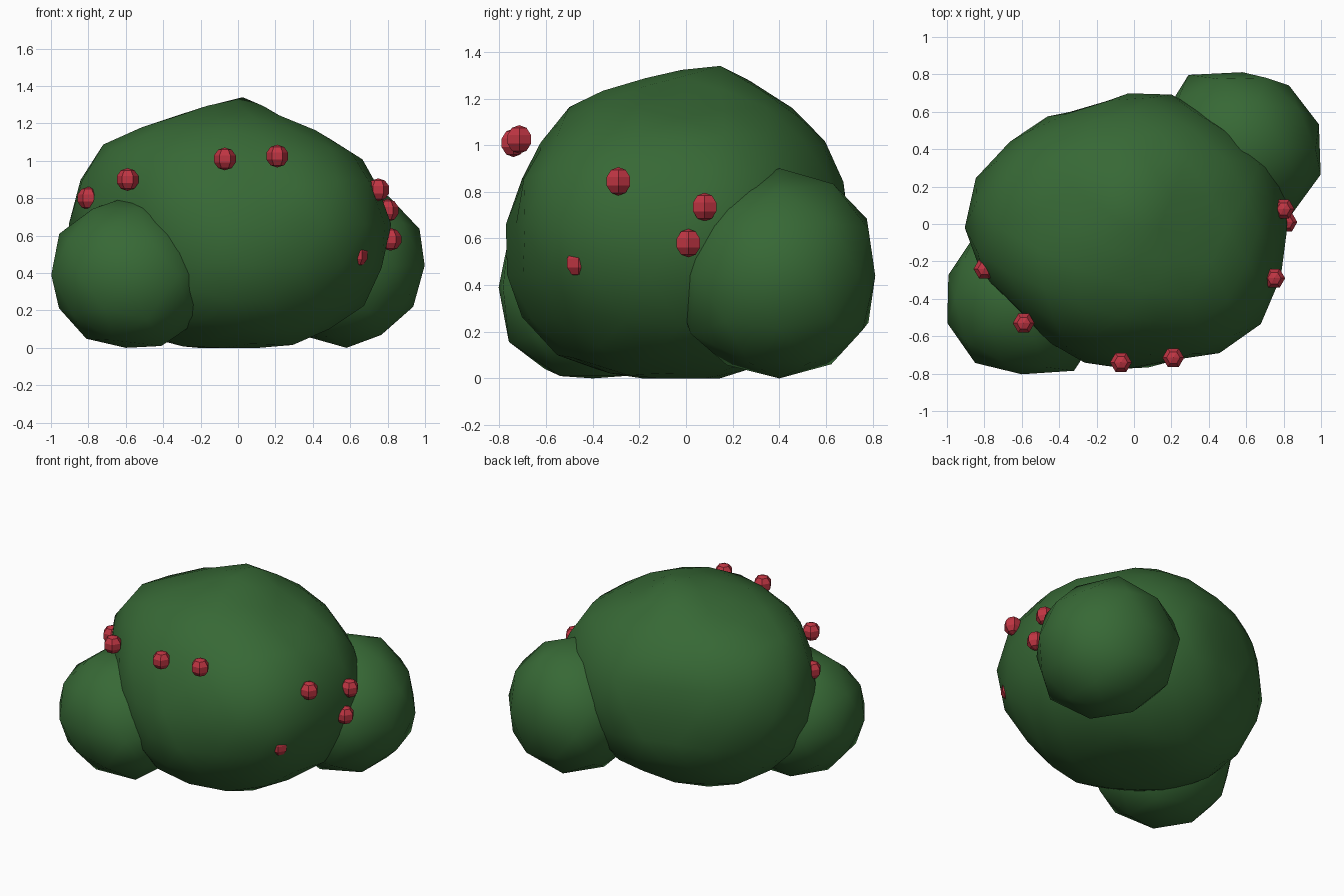
import bpy
import bmesh
from math import radians
from mathutils import Vector

cube = bpy.data.objects.get("Cube")
if cube:
    bpy.data.objects.remove(cube, do_unlink=True)


def material(name, colour):
    mat = bpy.data.materials.new(name)
    mat.use_nodes = True
    mat.diffuse_color = (*colour, 1)
    mat.node_tree.nodes["Principled BSDF"].inputs["Base Color"].default_value = (*colour, 1)
    return mat


def add_object(name, bm, mat, smooth):
    mesh = bpy.data.meshes.new(name)
    bm.to_mesh(mesh)
    bm.free()
    mesh.materials.append(mat)
    for face in mesh.polygons:
        face.use_smooth = smooth
    obj = bpy.data.objects.new(name, mesh)
    bpy.context.collection.objects.link(obj)
    return obj


def clump(name, centre, anchors, detail):
    """Rounded leaf clump: a ball whose radius blends between anchor points."""
    centre = Vector(centre)
    pulls = [Vector(a) - centre for a in anchors]
    bm = bmesh.new()
    bmesh.ops.create_icosphere(bm, subdivisions=detail, radius=1)
    for v in bm.verts:
        d = v.co.normalized()
        weights = [1 / ((d - p.normalized()).length ** 4 + 0.0003) for p in pulls]
        radius = sum(w * p.length for w, p in zip(weights, pulls)) / sum(weights)
        v.co = centre + d * radius
        v.co.z = max(v.co.z, 0)
    return add_object(name, bm, leaf, True)


leaf = material("leaf green", (0.038, 0.14, 0.036))
red = material("berry red", (0.52, 0.035, 0.055))

# Large middle clump: waist outline, side-to-side and front-to-back arcs, low front bulge
MID = 0.66
waist = [(-.91, -.04), (-.86, .21), (-.67, .43), (-.44, .59), (-.2, .62), (.14, .71),
         (.4, .58), (.63, .4), (.82, .22), (.82, 0), (.78, -.3), (.68, -.54), (.43, -.71),
         (.18, -.73), (-.16, -.77), (-.43, -.65), (-.62, -.46), (-.82, -.25)]
side_arc = [(-.85, .92), (-.71, 1.1), (-.46, 1.2), (-.25, 1.26), (.26, 1.21), (.45, 1.13),
            (.63, 1.06), (.73, .9), (.74, .33), (.5, .1), (.25, .01), (-.35, .01),
            (-.62, .13), (-.82, .38)]
depth_arc = [(-.7, .85), (-.59, 1.06), (-.46, 1.2), (-.25, 1.26), (-.03, 1.32), (.17, 1.34),
             (.37, 1.21), (.54, 1.09), (.66, .91), (.66, .4), (.45, .14), (.17, 0),
             (-.23, 0), (-.42, .05), (-.62, .15), (-.74, .33)]
anchors = [(x, y, MID) for x, y in waist]
anchors += [(x, .02, z) for x, z in side_arc] + [(0, y, z) for y, z in depth_arc]
anchors += [(.69, -.47, .5), (.4, -.44, .13)]
clump("main_clump", (-.03, -.02, MID), anchors, 3)

# Small clumps at the front right and back left
clump("front_clump", (-.6, -.4, .39),
      [(-1, -.3, .39), (-.91, -.69, .39), (-.65, -.8, .4), (-.28, -.75, .35), (-.16, -.45, .25),
       (-.6, 0, .39), (-.9, -.1, .4), (-.7, -.42, .79), (-.48, -.42, .79), (-.87, -.4, .71),
       (-.24, -.45, .6), (-.38, -.4, 0), (-.73, -.4, .01), (-.91, -.4, .14)], 2)
clump("back_clump", (.58, .4, .44),
      [(1.03, .4, .44), (.95, .61, .45), (.8, .76, .45), (.55, .81, .44), (.31, .81, .44),
       (.18, .7, .44), (.12, .45, .44), (.55, -.04, .3), (.95, .17, .45), (.6, .38, .9),
       (.87, .4, .76), (.58, .74, .76), (.58, .11, .75), (.87, .4, .14), (.58, .71, .12),
       (.6, .55, .02), (.55, .25, .02), (.58, .04, .13), (.3, .4, .1)], 2)

# Berries
berries = [(-.8, -.24, .8), (-.59, -.53, .9), (-.07, -.74, 1.01), (.21, -.715, 1.025),
           (.75, -.29, .845), (.8, .08, .735), (.815, .01, .58), (.635, -.46, .495)]
for number, spot in enumerate(berries, 1):
    bm = bmesh.new()
    bmesh.ops.create_uvsphere(bm, u_segments=6, v_segments=5, radius=.061)
    berry = add_object(f"berry_{number}", bm, red, False)
    berry.location = spot
    berry.rotation_euler.z = radians(30)
